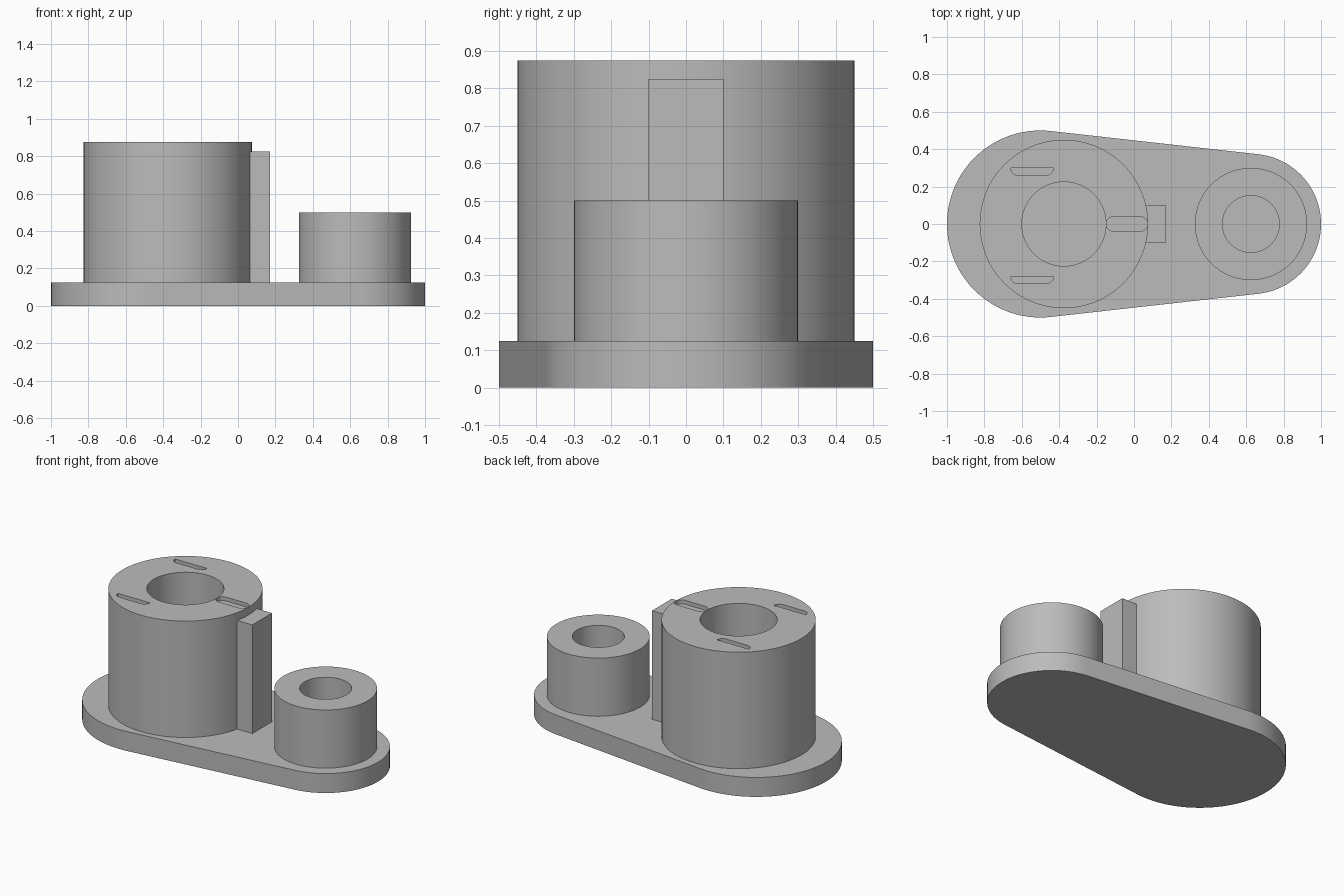
import bpy
import bmesh
from math import acos, cos, pi, sin

cube = bpy.data.objects.get("Cube")
if cube:
    bpy.data.objects.remove(cube, do_unlink=True)

grey = bpy.data.materials.new("plain grey")
grey.use_nodes = True
GREY = (0.5, 0.5, 0.5, 1)
grey.diffuse_color = GREY
grey.node_tree.nodes["Principled BSDF"].inputs["Base Color"].default_value = GREY


def arc(cx, cy, r, start, end, steps):
    """Points along an arc, both ends included."""
    angles = [start + (end - start) * i / steps for i in range(steps + 1)]
    return [(cx + r * cos(a), cy + r * sin(a)) for a in angles]


def circle(cx, r):
    return arc(cx, 0, r, 0, 2 * pi, 96)[:-1]


def prism(name, outline, z0, z1):
    """Extrude a counter-clockwise outline from z0 to z1."""
    bm = bmesh.new()
    base = bm.faces.new([bm.verts.new((x, y, z0)) for x, y in outline])
    top = bmesh.ops.extrude_face_region(bm, geom=[base])["geom"]
    verts = [v for v in top if isinstance(v, bmesh.types.BMVert)]
    bmesh.ops.translate(bm, verts=verts, vec=(0, 0, z1 - z0))
    bmesh.ops.recalc_face_normals(bm, faces=bm.faces)
    mesh = bpy.data.meshes.new(name)
    bm.to_mesh(mesh)
    bm.free()
    mesh.materials.append(grey)
    obj = bpy.data.objects.new(name, mesh)
    bpy.context.collection.objects.link(obj)
    return obj


def activate(obj):
    bpy.ops.object.select_all(action="DESELECT")
    obj.select_set(True)
    bpy.context.view_layer.objects.active = obj


def cut(obj, cutter):
    """Subtract the cutter and remove it."""
    activate(obj)
    mod = obj.modifiers.new("cut", "BOOLEAN")
    mod.operation = "DIFFERENCE"
    mod.solver = "EXACT"
    mod.object = cutter
    bpy.ops.object.modifier_apply(modifier=mod.name)
    bpy.data.objects.remove(cutter, do_unlink=True)


def smooth(obj):
    activate(obj)
    bpy.ops.object.shade_smooth_by_angle(angle=0.5)


PLATE_TOP = 0.125
BIG_X, SMALL_X = -0.375, 0.625
BIG_TOP, SMALL_TOP = 0.875, 0.5

# Base plate: two round ends joined by their tangents
t = acos((0.5 - 0.375) / (SMALL_X + 0.5))
outline = arc(SMALL_X, 0, 0.375, -t, t, 48) + arc(-0.5, 0, 0.5, t, 2 * pi - t, 56)
base_plate = prism("base_plate", outline, 0, PLATE_TOP)

# Bored bosses
large_boss = prism("large_boss", circle(BIG_X, 0.45), PLATE_TOP, BIG_TOP)
cut(large_boss, prism("large_bore", circle(BIG_X, 0.225), PLATE_TOP - 0.1, 1))
small_boss = prism("small_boss", circle(SMALL_X, 0.3), PLATE_TOP, SMALL_TOP)
cut(small_boss, prism("small_bore", circle(SMALL_X, 0.152), PLATE_TOP - 0.1, 1))

# Shallow rounded slot in the large boss, beside the key
reach, r = 0.072, 0.039
slot = arc(-0.038 + reach, 0, r, -pi / 2, pi / 2, 12)
slot += arc(-0.038 - reach, 0, r, pi / 2, 3 * pi / 2, 12)
cut(large_boss, prism("key_slot", slot, BIG_TOP - 0.025, 1))

# Two half-rounded slots, straight along their back edge
for y in (0.3, -0.28):
    half = arc(-0.545 - 0.075, y, r, pi, 3 * pi / 2, 8)
    half += arc(-0.545 + 0.075, y, r, 3 * pi / 2, 2 * pi, 8)
    cut(large_boss, prism("side_slot", half, BIG_TOP - 0.035, 1))

# Upright key on the side of the large boss
prism("key", [(0.03, -0.1), (0.172, -0.1), (0.172, 0.1), (0.03, 0.1)], PLATE_TOP, 0.825)

for part in (base_plate, large_boss, small_boss):
    smooth(part)
